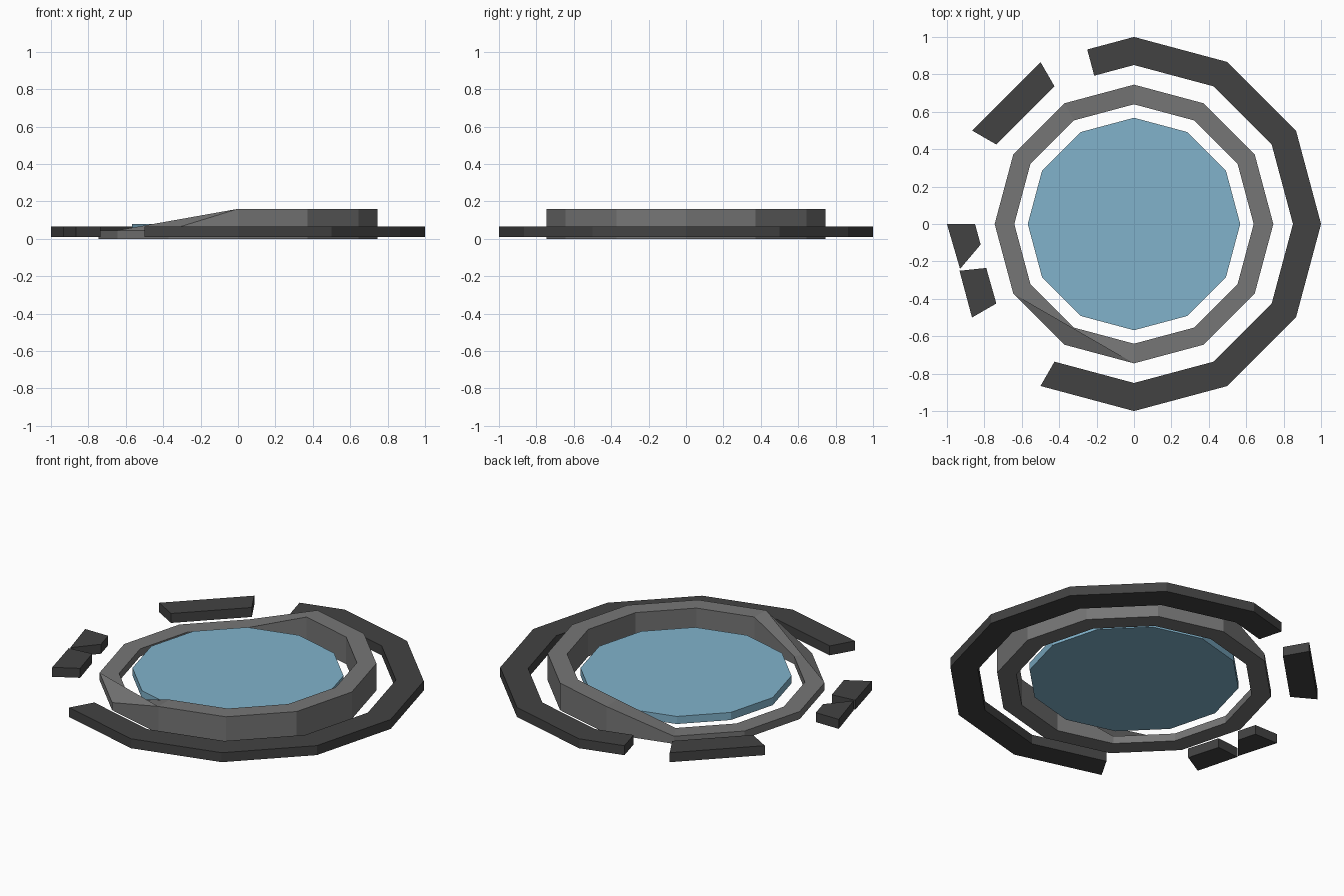
import bpy, bmesh
from math import cos, sin, radians

if "Cube" in bpy.data.objects:
    bpy.data.objects.remove(bpy.data.objects["Cube"])

SILL, RIM_TOP = 0.01, 0.066
LOW, HIGH = 0.045, 0.16


def pol(r, deg):
    return (r * cos(radians(deg)), r * sin(radians(deg)))


def mix(a, b, t):
    return (a[0] + (b[0] - a[0]) * t, a[1] + (b[1] - a[1]) * t)


def make_object(name, bm, color=None):
    bmesh.ops.recalc_face_normals(bm, faces=bm.faces[:])
    mesh = bpy.data.meshes.new(name)
    bm.to_mesh(mesh)
    bm.free()
    ob = bpy.data.objects.new(name, mesh)
    bpy.context.collection.objects.link(ob)
    if color:
        mat = bpy.data.materials.new(name + "_colour")
        mat.diffuse_color = color
        mat.use_nodes = True
        mat.node_tree.nodes["Principled BSDF"].inputs["Base Color"].default_value = mat.diffuse_color
        mesh.materials.append(mat)
    return ob


def band(name, sections, bottom, closed=False, color=None):
    """Sweep a four-sided section through (outer xy, inner xy, top z)."""
    bm = bmesh.new()
    loops = []
    for o, i, z in sections:
        loops.append([bm.verts.new(p) for p in
                      ((*o, bottom), (*o, z), (*i, z), (*i, bottom))])
    n = len(loops)
    for k in range(n if closed else n - 1):
        a, b = loops[k], loops[(k + 1) % n]
        for j in range(4):
            bm.faces.new((a[j], b[j], b[(j + 1) % 4], a[(j + 1) % 4]))
    if not closed:
        bm.faces.new(loops[0])
        bm.faces.new(loops[-1])
    return make_object(name, bm, color)


def rim(deg):
    return (pol(1, deg), pol(0.85, deg), RIM_TOP)


DARK = (0.055, 0.055, 0.055, 1)

# broken outer rim: the long arc ends halfway along one side
half = (mix(pol(1, 90), pol(1, 120), 0.5),
        mix(pol(0.85, 90), pol(0.85, 120), 0.5), RIM_TOP)
band("outer_rim_arc", [rim(d) for d in range(-120, 91, 30)] + [half],
     SILL, color=DARK)
band("outer_rim_fragment_back", [rim(120), rim(150)], SILL, color=DARK)
band("outer_rim_fragment_left",
     [rim(180), ((-0.93, -0.24), (-0.82, -0.11), RIM_TOP)], SILL, color=DARK)
band("outer_rim_fragment_front",
     [((-0.933, -0.25), (-0.79, -0.235), RIM_TOP), rim(210)], SILL, color=DARK)

# inner wall: tall on the right, worn down on the left
GREY = (0.18, 0.18, 0.18, 1)
band("basin_wall",
     [(pol(0.745, d), pol(0.64, d), LOW if 120 <= d <= 240 else HIGH)
      for d in range(0, 360, 30)], 0, closed=True, color=GREY)

# collapsed slab sloping from the tall wall down to the worn part
bm = bmesh.new()
bm.faces.new([bm.verts.new((*pol(0.745, d), z))
              for d, z in ((210, LOW), (240, LOW), (270, HIGH))])
make_object("collapsed_slab", bm, GREY)

# water disc
bm = bmesh.new()
for face_z in (0.035, 0.08):
    bm.faces.new([bm.verts.new((*pol(0.568, d), face_z))
                  for d in range(0, 360, 30)])
bm.verts.ensure_lookup_table()
for k in range(12):
    j = (k + 1) % 12
    bm.faces.new([bm.verts[v] for v in (k, j, j + 12, k + 12)])
make_object("water", bm, (0.22, 0.45, 0.6, 1))
